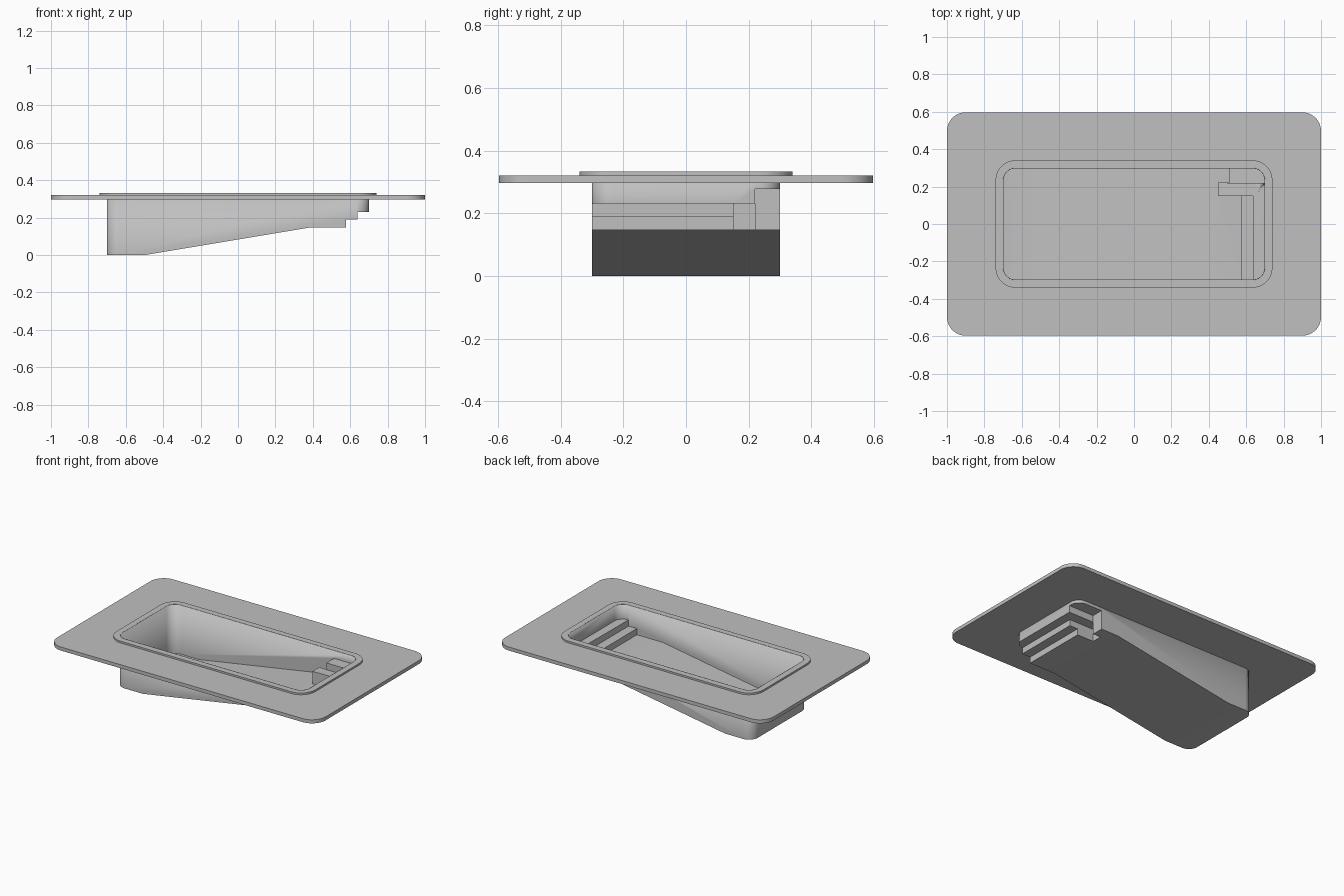
import bpy, bmesh, math

cube = bpy.data.objects.get("Cube")
if cube:
    bpy.data.objects.remove(cube, do_unlink=True)

GREY = (0.53, 0.53, 0.53, 1)
mat = bpy.data.materials.new("light grey")
mat.use_nodes = True
mat.diffuse_color = GREY
mat.node_tree.nodes["Principled BSDF"].inputs["Base Color"].default_value = GREY

DECK_LOW, DECK_TOP, RIM_TOP = 0.297, 0.321, 0.333
POOL = (0.70, 0.30, 0.065)


def rounded(hx, hy, r, steps=10):
    """Outline of a rounded rectangle, counter-clockwise."""
    pts = []
    for i, (sx, sy) in enumerate(((1, 1), (-1, 1), (-1, -1), (1, -1))):
        for k in range(steps + 1):
            a = math.pi / 2 * (i + k / steps)
            pts.append((sx * (hx - r) + r * math.cos(a), sy * (hy - r) + r * math.sin(a)))
    return pts


def finish(name, bm):
    bmesh.ops.recalc_face_normals(bm, faces=bm.faces)
    me = bpy.data.meshes.new(name)
    bm.to_mesh(me)
    bm.free()
    me.materials.append(mat)
    ob = bpy.data.objects.new(name, me)
    bpy.context.collection.objects.link(ob)
    return ob


def prism(name, base, offset):
    """Solid swept from a flat 3D outline."""
    bm = bmesh.new()
    face = bm.faces.new([bm.verts.new(p) for p in base])
    new = bmesh.ops.extrude_face_region(bm, geom=[face])["geom"]
    bmesh.ops.translate(bm, vec=offset, verts=[v for v in new if isinstance(v, bmesh.types.BMVert)])
    return finish(name, bm)


def block(name, x0, x1, y0, y1, z0, z1):
    return prism(name, [(x0, y0, z0), (x1, y0, z0), (x1, y1, z0), (x0, y1, z0)], (0, 0, z1 - z0))


def ring(name, outer, inner, z0, z1):
    """Flat frame between two rounded rectangles."""
    bm = bmesh.new()
    loops = [[bm.verts.new((x, y, z)) for x, y in rounded(*shape)]
             for shape, z in ((outer, z0), (outer, z1), (inner, z1), (inner, z0))]
    n = len(loops[0])
    for a, b in zip(loops, loops[1:] + loops[:1]):
        for i in range(n):
            j = (i + 1) % n
            bm.faces.new((a[i], a[j], b[j], b[i]))
    return finish(name, bm)


def smooth(ob):
    bpy.ops.object.select_all(action='DESELECT')
    ob.select_set(True)
    bpy.context.view_layer.objects.active = ob
    bpy.ops.object.shade_smooth_by_angle(angle=math.radians(25))


# Deck slab and raised coping round the pool
deck = ring("deck", (1.0, 0.597, 0.1), POOL, DECK_LOW, DECK_TOP)
coping = ring("coping", (0.74, 0.34, 0.105), POOL, DECK_TOP, RIM_TOP)

# Basin volume: rounded plan cut by the floor profile and corner step blocks
basin = prism("basin", [(x, y, -0.1) for x, y in rounded(*POOL)], (0, 0, RIM_TOP + 0.1))
profile = [(-0.8, 0), (-0.5, 0), (0.382, 0.147), (0.577, 0.147), (0.577, 0.189),
           (0.639, 0.189), (0.639, 0.231), (0.8, 0.231), (0.8, 0.5), (-0.8, 0.5)]
floor_cutter = prism("floor_cutter", [(x, -0.4, z) for x, z in profile], (0, 0.8, 0))
step_cutter = block("step_cutter", 0.453, 0.8, 0.152, 0.22, -0.3, 0.231)
corner_cutter = block("corner_cutter", 0.51, 0.8, 0.22, 0.4, -0.3, 0.277)
cutters = [(floor_cutter, 'INTERSECT'), (step_cutter, 'DIFFERENCE'), (corner_cutter, 'DIFFERENCE')]
for cutter, op in cutters:
    cutter.hide_render = True
    mod = basin.modifiers.new(op.lower(), 'BOOLEAN')
    mod.operation, mod.solver, mod.object = op, 'EXACT', cutter

graph = bpy.context.evaluated_depsgraph_get()
cut_mesh = bpy.data.meshes.new_from_object(basin.evaluated_get(graph))
basin.modifiers.clear()
basin.data = cut_mesh
for cutter, _ in cutters:
    bpy.data.objects.remove(cutter, do_unlink=True)

# Open the top of the basin and give the shell a thin wall
bm = bmesh.new()
bm.from_mesh(cut_mesh)
bmesh.ops.remove_doubles(bm, verts=bm.verts, dist=0.0001)
bm.normal_update()
lid = [f for f in bm.faces if f.normal.z > 0.9 and f.calc_center_median().z > RIM_TOP - 0.01]
bmesh.ops.delete(bm, geom=lid, context='FACES')
bm.to_mesh(cut_mesh)
bm.free()
for ob in (deck, coping, basin):
    smooth(ob)
shell = basin.modifiers.new("shell", 'SOLIDIFY')
shell.thickness, shell.offset, shell.use_even_offset = 0.003, -1, True
